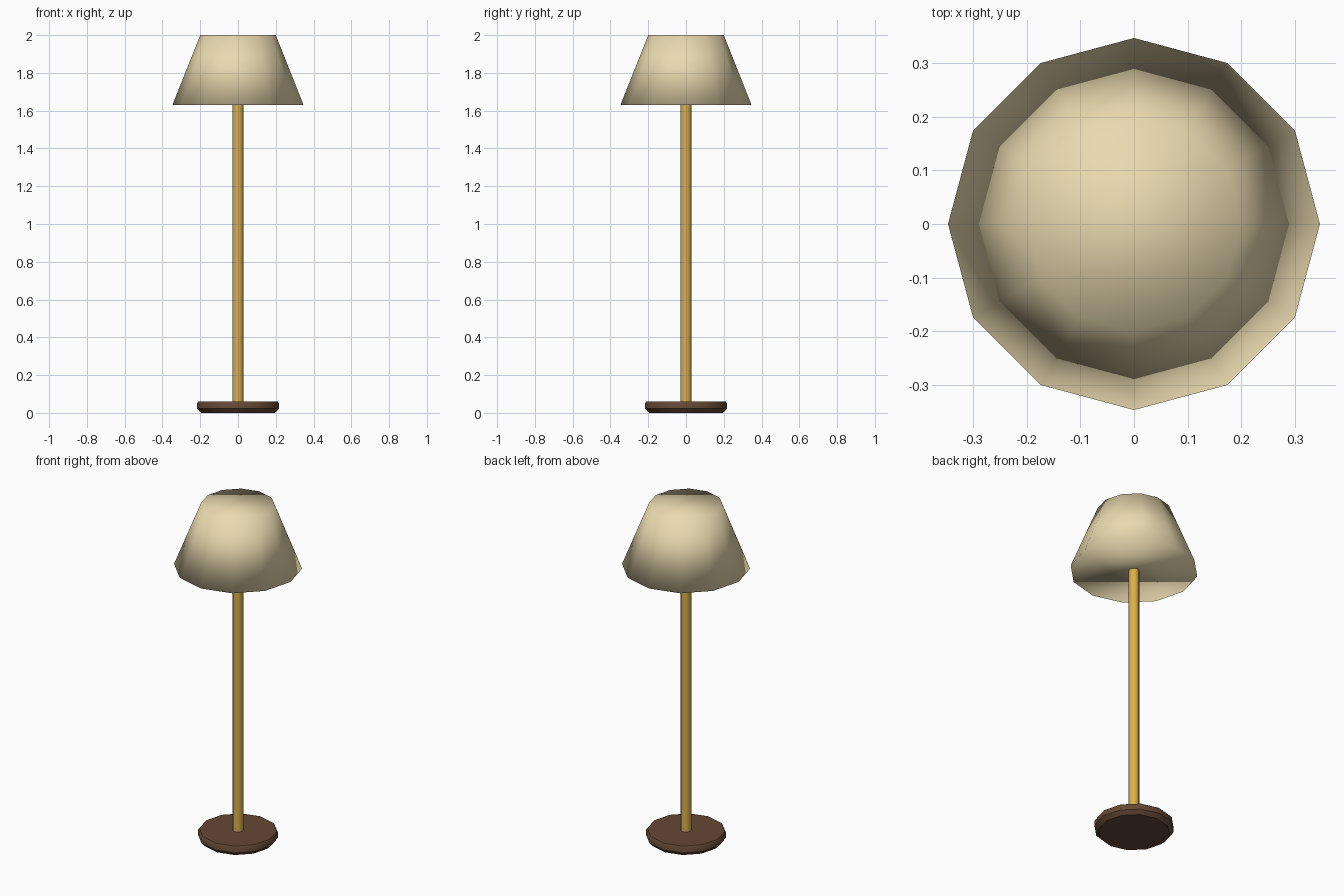
import bpy, bmesh, math

if "Cube" in bpy.data.objects:
    bpy.data.objects.remove(bpy.data.objects["Cube"])

SIDES = 12

def material(name, rgb):
    m = bpy.data.materials.new(name)
    m.diffuse_color = (*rgb, 1)
    m.use_nodes = True
    m.node_tree.nodes["Principled BSDF"].inputs["Base Color"].default_value = m.diffuse_color
    return m

def turned(name, profile, mat, smooth_angle):
    """Closed solid turned around z from (radius, height) points."""
    bm = bmesh.new()
    rings = [[bm.verts.new((r * math.cos(a), r * math.sin(a), z))
              for a in (2 * math.pi * i / SIDES for i in range(SIDES))]
             for r, z in profile]
    for lo, hi in zip(rings, rings[1:]):
        for i in range(SIDES):
            j = (i + 1) % SIDES
            bm.faces.new((lo[i], lo[j], hi[j], hi[i]))
    bm.faces.new(rings[0][::-1])
    bm.faces.new(rings[-1])
    mesh = bpy.data.meshes.new(name)
    bm.to_mesh(mesh)
    bm.free()
    mesh.materials.append(mat)
    ob = bpy.data.objects.new(name, mesh)
    bpy.context.collection.objects.link(ob)
    bpy.ops.object.select_all(action='DESELECT')
    ob.select_set(True)
    bpy.context.view_layer.objects.active = ob
    if smooth_angle is None:
        bpy.ops.object.shade_smooth()
    else:
        bpy.ops.object.shade_smooth_by_angle(angle=math.radians(smooth_angle))
    return ob

wood = material("dark_wood", (0.13, 0.065, 0.036))
brass = material("brass", (0.70, 0.43, 0.075))
fabric = material("cream_fabric", (0.82, 0.70, 0.43))

# Round foot with bevelled edges
turned("base", [(0.195, 0), (0.217, 0.022), (0.217, 0.05), (0.21, 0.06)], wood, 35)
# Upright pole, ending just inside the shade
turned("pole", [(0.029, 0.055), (0.029, 1.64)], brass, 35)
# Closed tapered shade, smooth all over including its caps
turned("shade", [(0.347, 1.63), (0.2, 2.0)], fabric, None)
